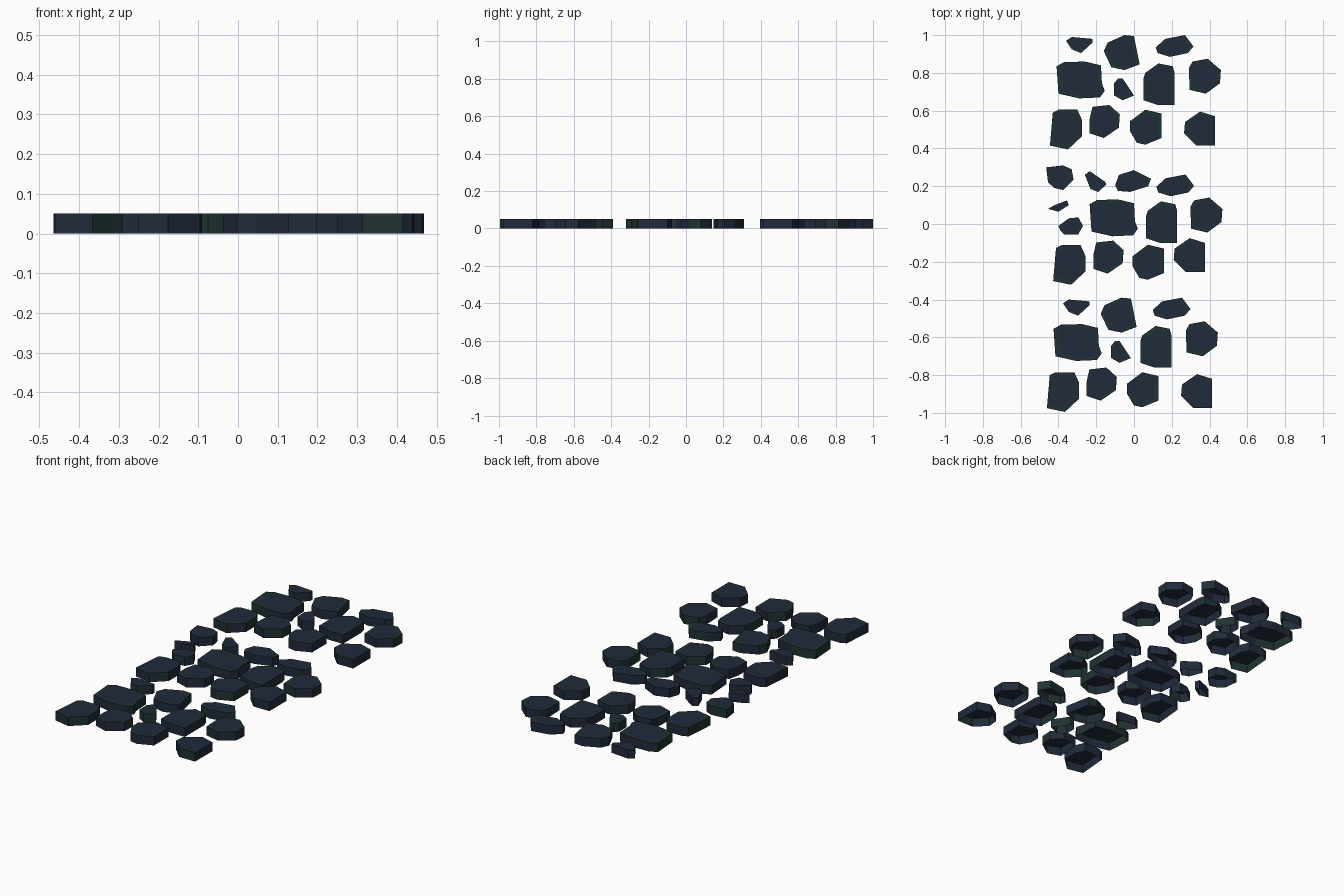
import bpy, bmesh, random
from mathutils import Vector

if "Cube" in bpy.data.objects:
    bpy.data.objects.remove(bpy.data.objects["Cube"])

random.seed(4)
HEIGHT = 0.05


def material(name, rgb):
    m = bpy.data.materials.new(name)
    m.diffuse_color = (*rgb, 1)
    m.use_nodes = True
    m.node_tree.nodes["Principled BSDF"].inputs["Base Color"].default_value = m.diffuse_color
    return m


SLATE = material("slate navy", (0.0155, 0.0235, 0.043))
MOSS = material("mossy green", (0.0145, 0.032, 0.032))

# stone outlines seen from above, clockwise x, y pairs in hundredths
back_row = {
    "chip": [-36, 97, -33, 99, -22, 98, -22, 96, -28, 90.5, -33, 92.5],
    "crown": [-16, 91.5, -14, 96, -5, 100, 0, 99.5, 3, 84.5, -5, 81.5, -12, 83],
    "wedge": [11.5, 93.5, 16.5, 98, 27, 100, 31.5, 94, 28.5, 90.5, 19, 88.5, 12.5, 90.5],
}
middle_row = {
    "slab": [-41, 83.5, -37, 85.7, -26, 86, -17.5, 84, -17, 74.5, -15.5, 70.5, -18, 67, -29, 66.5, -40, 69],
    "pebble": [-10.5, 74.5, -8.5, 77, -6, 77, 0, 68, -6, 65.5, -10.5, 68],
    "tall": [5, 77, 6, 80, 13, 85, 20.5, 83.5, 21.5, 80, 21.5, 63, 12.5, 63, 5, 65.5],
    "round": [29, 82.5, 31, 86, 39, 87.5, 46, 81.5, 45.5, 74.5, 38, 69, 29.5, 71],
}
front_row = {
    "block": [-43, 59, -40, 60.5, -30, 60.5, -27.5, 55, -27.5, 46.5, -35, 39.5, -44.5, 41.5],
    "hex": [-23.5, 55.5, -22, 62, -13, 63, -7.5, 58, -8, 51, -16, 45.5, -23.5, 48],
    "cobble": [-2, 54.5, 6, 60.5, 14.5, 58.5, 14.5, 45.5, 6, 42, 1.5, 43, -2, 49],
    "corner": [27, 54, 35, 59.5, 43, 57, 43, 41.5, 33, 41.5, 26.5, 48],
}
centre_extras = {
    "left": [-46.5, 30, -37.5, 31, -33, 29, -32, 23.5, -37.5, 18, -42, 19, -45.5, 22],
    "splinter": [-23.5, 28, -15.5, 22.5, -14.5, 21, -19, 17, -23, 18.5, -26, 26],
    "oval": [-10, 20.5, -8, 26, 0, 28.5, 9, 24, 7.5, 20, -2, 17, -8.5, 17.5],
    "sliver": [-45.5, 8, -42, 10, -35.5, 12.5, -34.5, 10, -40, 6.5],
    "small": [-40, -1, -34.5, 3, -29.5, 3.5, -27, -1, -29.5, -5.5, -37, -5.5, -39, -3.5],
}


def stone(name, flat, dx=0.0, dy=0.0):
    """Open-bottomed paving stone with partly mossy rim and walls."""
    pts = [Vector((flat[i] / 100 + dx, flat[i + 1] / 100 + dy, 0))
           for i in range(0, len(flat), 2)][::-1]
    mid = sum(pts, Vector()) / len(pts)
    up = Vector((0, 0, HEIGHT))
    bm = bmesh.new()
    low = [bm.verts.new(p) for p in pts]
    top = [bm.verts.new(p + up) for p in pts]
    inner = [bm.verts.new(mid.lerp(p, 0.8) + up) for p in pts]
    bm.faces.new(inner)
    n = len(pts)
    for i in range(n):
        j = (i + 1) % n
        wall = bm.faces.new((low[i], low[j], top[j], top[i]))
        rim = bm.faces.new((top[i], top[j], inner[j], inner[i]))
        wall.material_index = int(random.random() < 0.25)
        rim.material_index = int(random.random() < 0.6)
    me = bpy.data.meshes.new(name)
    bm.to_mesh(me)
    bm.free()
    me.materials.append(SLATE)
    me.materials.append(MOSS)
    bpy.context.collection.objects.link(bpy.data.objects.new(name, me))


shapes = {**back_row, **middle_row, **front_row}

# back cluster and its copy at the front
for key, outline in shapes.items():
    stone("back_stone_" + key, outline)
    stone("front_stone_" + key, outline, -0.016, -1.39)

# centre cluster: reused shapes rearranged, plus small filler stones
shifts = {
    "slab": (0.175, -0.73), "tall": (0.013, -0.73), "round": (0.008, -0.735),
    "block": (0.017, -0.717), "hex": (0.02, -0.718), "cobble": (0.013, -0.715),
    "corner": (-0.055, -0.67), "wedge": (0.003, -0.738),
}
for key, (dx, dy) in shifts.items():
    stone("centre_stone_" + key, shapes[key], dx, dy)
for key, outline in centre_extras.items():
    stone("centre_stone_" + key, outline)
